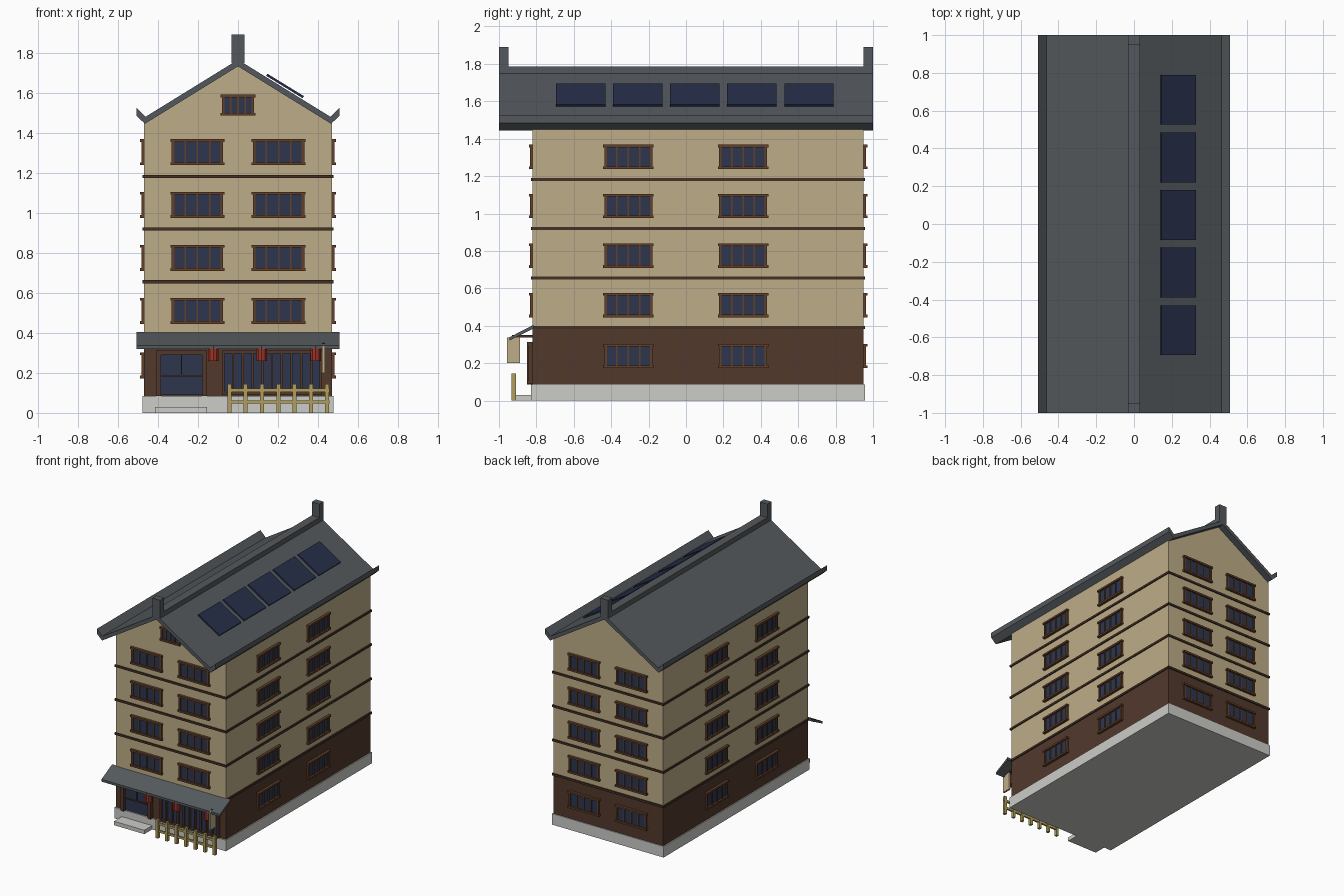
import bpy, bmesh, math
from mathutils import Matrix, Vector

if "Cube" in bpy.data.objects:
    bpy.data.objects.remove(bpy.data.objects["Cube"])


def srgb(r, g, b):
    f = lambda c: c / 12.92 if c <= 0.04045 else ((c + 0.055) / 1.055) ** 2.4
    return (f(r / 255), f(g / 255), f(b / 255), 1)


def material(name, *rgb):
    m = bpy.data.materials.new(name)
    m.diffuse_color = srgb(*rgb)
    m.use_nodes = True
    m.node_tree.nodes["Principled BSDF"].inputs["Base Color"].default_value = m.diffuse_color
    return m


PLASTER = material("plaster", 190, 173, 136)
TIMBER = material("timber wall", 82, 57, 44)
BAND = material("dark band", 68, 48, 35)
FRAME = material("window frame", 98, 64, 40)
GLASS = material("dark glass", 46, 54, 78)
STONE = material("pale stone", 204, 204, 200)
TILE = material("roof tile", 84, 89, 93)
RED = material("lantern red", 158, 50, 40)
BAMBOO = material("bamboo", 178, 158, 92)
SOLAR = material("solar blue", 38, 46, 72)


def finish(name, bm, mat):
    bmesh.ops.recalc_face_normals(bm, faces=bm.faces)
    me = bpy.data.meshes.new(name)
    bm.to_mesh(me)
    bm.free()
    me.materials.append(mat)
    ob = bpy.data.objects.new(name, me)
    bpy.context.collection.objects.link(ob)
    return ob


def add_box(bm, x0, x1, y0, y1, z0, z1, mat=Matrix()):
    c = Vector(((x0 + x1) / 2, (y0 + y1) / 2, (z0 + z1) / 2))
    s = Matrix.Diagonal((x1 - x0, y1 - y0, z1 - z0, 1))
    bmesh.ops.create_cube(bm, size=1, matrix=mat @ Matrix.Translation(c) @ s)


def boxes(name, mat, *dims):
    bm = bmesh.new()
    for d in dims:
        add_box(bm, *d)
    return finish(name, bm, mat)


def prism(name, mat, profile, offset):
    bm = bmesh.new()
    f = bm.faces.new([bm.verts.new(p) for p in profile])
    ext = bmesh.ops.extrude_face_region(bm, geom=[f])
    bmesh.ops.translate(bm, vec=offset, verts=[v for v in ext["geom"] if isinstance(v, bmesh.types.BMVert)])
    bm.faces.ensure_lookup_table()
    return finish(name, bm, mat)


W, Y0, Y1 = 0.47, -0.82, 0.95          # wall half width, front and back

# Body: plinth, timber ground floor, plaster upper floors with gables
boxes("plinth", STONE, (-0.478, 0.478, -0.83, 0.957, 0, 0.085))
boxes("ground_floor", TIMBER, (-W, W, Y0, Y1, 0.085, 0.39))
prism("upper_walls", PLASTER,
      [(-W, Y0, 0.39), (W, Y0, 0.39), (W, Y0, 1.455), (0, Y0, 1.745), (-W, Y0, 1.455)], (0, Y1 - Y0, 0))
boxes("floor_bands", BAND, *[(-0.478, 0.478, -0.828, 0.958, z - 0.008, z + 0.008)
                             for z in (0.39, 0.655, 0.919, 1.181)])

# Roof with upturned eaves, ridge and end ornaments
half = [(0.462, 1.48), (0.508, 1.525), (0.508, 1.485), (0.465, 1.445)]
prof = [(0, 1.765)] + half + [(0, 1.732)] + [(-x, z) for x, z in reversed(half)]
prism("main_roof", TILE, [(x, -1, z) for x, z in prof], (0, 2, 0))
boxes("ridge", TILE, (-0.032, 0.032, -1, 1, 1.748, 1.786))
boxes("ridge_ornaments", TILE, *[(-0.033, 0.033, y, y + 0.05, 1.752, 1.89) for y in (-1, 0.95)])

# Solar panels floating just above the right slope
bm = bmesh.new()
for i in range(5):
    y = -0.5625 + 0.305 * i
    m = Matrix.Translation((0.235, y, 1.634)) @ Matrix.Rotation(math.atan(0.613), 4, "Y")
    add_box(bm, -0.107, 0.107, -0.132, 0.132, -0.006, 0.006, m)
finish("solar_panels", bm, SOLAR)

# Windows: local x along the wall, local -y outward
frames, panes = bmesh.new(), bmesh.new()


def window(m, w, h, n=4):
    a, b = w / 2, h / 2
    add_box(panes, -a + 0.005, a - 0.005, -0.006, 0.004, -b + 0.005, b - 0.005, m)
    for z in (-b, b - 0.014):
        add_box(frames, -a - 0.004, a + 0.004, -0.02, 0.005, z, z + 0.014, m)
    for i in range(n + 1):
        t = 0.007 if i in (0, n) else 0.004
        x = -a + 0.009 + (w - 0.018) * i / n
        add_box(frames, x - t, x + t, -0.013, 0.005, -b + 0.01, b - 0.01, m)


def on_wall(x, y, z, deg):
    return Matrix.Translation((x, y, z)) @ Matrix.Rotation(math.radians(deg), 4, "Z")


for k, z in enumerate((0.238, 0.51, 0.775, 1.04, 1.303)):
    for s in (-1, 1):
        if k:
            window(on_wall(s * 0.203, Y0, z, 0), 0.262, 0.13)
        window(on_wall(s * 0.203, Y1, z, 180), 0.262, 0.13)
        for y in (-0.308, 0.305):
            window(on_wall(s * W, y, z, 90 * s), 0.262, 0.13)
window(on_wall(0, Y0, 1.538, 0), 0.165, 0.105)
finish("window_frames", frames, FRAME)
finish("window_panes", panes, GLASS)

# Shop front: lattice window and double door
lat = [(-0.08, 0.42, -0.85, Y0, z, z + 0.015) for z in (0.09, 0.297)]
for i in range(11):
    x = -0.074 + 0.488 * i / 10
    lat.append((x - 0.006, x + 0.006, -0.845, Y0, 0.09, 0.305))
boxes("shop_lattice", TIMBER, *lat)
boxes("shop_glass", GLASS, (-0.075, 0.415, -0.829, Y0, 0.095, 0.305))
boxes("door_frame", TIMBER, (-0.41, -0.385, -0.85, Y0, 0.085, 0.31), (-0.18, -0.155, -0.85, Y0, 0.085, 0.31),
      (-0.41, -0.155, -0.85, Y0, 0.29, 0.312), (-0.385, -0.18, -0.84, Y0, 0.182, 0.19),
      (-0.286, -0.279, -0.84, Y0, 0.185, 0.295))
boxes("door_leaves", GLASS, (-0.385, -0.18, -0.829, Y0, 0.09, 0.29))
boxes("door_step", STONE, (-0.415, -0.155, -0.925, -0.825, 0, 0.03))

# Canopy over the shop front
prism("canopy", TILE, [(-0.508, -0.815, 0.405), (-0.508, -0.945, 0.338),
                       (-0.508, -0.945, 0.32), (-0.508, -0.815, 0.385)], (1.016, 0, 0))

# Hanging lanterns
bm = bmesh.new()
for x in (-0.123, 0.118, 0.388):
    bmesh.ops.create_cone(bm, cap_ends=True, segments=10, radius1=0.028, radius2=0.028, depth=0.075,
                          matrix=Matrix.Translation((x, -0.918, 0.297)))
finish("lanterns", bm, RED)

# Side sign board on a bracket
boxes("sign_board", PLASTER, (0.42, 0.435, -0.957, -0.888, 0.2, 0.338))
boxes("sign_bracket", BAND, (0.421, 0.434, -0.93, Y0, 0.338, 0.35))

# Bamboo fence
fence = [(x - 0.01, x + 0.01, -0.932, -0.91, 0, 0.145) for x in (-0.043 + 0.0815 * i for i in range(7))]
fence += [(-0.053, 0.458, -0.928, -0.914, z - 0.008, z + 0.008) for z in (0.055, 0.113)]
boxes("bamboo_fence", BAMBOO, *fence)
